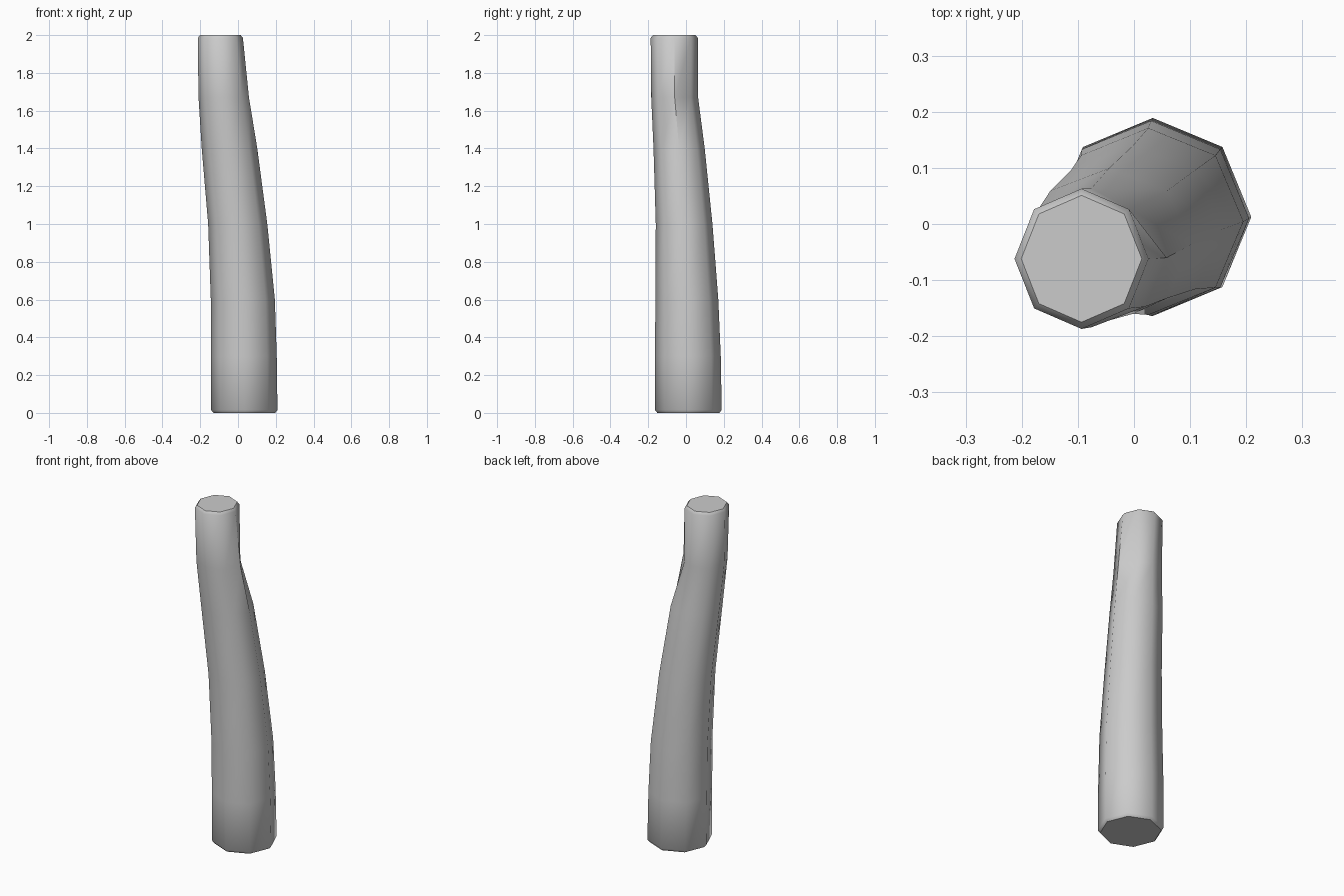
import bpy, bmesh, math

if "Cube" in bpy.data.objects:
    bpy.data.objects.remove(bpy.data.objects["Cube"])

# Ring sections: height, x min, x max, y min, y max
SECTIONS = [
    (0.015, -0.142, 0.209, -0.164, 0.189),
    (0.30, -0.144, 0.205, -0.164, 0.184),
    (0.60, -0.144, 0.195, -0.162, 0.171),
    (1.00, -0.158, 0.155, -0.160, 0.140),
    (1.40, -0.192, 0.102, -0.172, 0.099),
    (1.67, -0.209, 0.058, -0.184, 0.064),
    (1.985, -0.213, 0.026, -0.187, 0.063),
]
SIDES = 8


def ring(bm, z, x0, x1, y0, y1, inset=0.0):
    cx, cy = (x0 + x1) / 2, (y0 + y1) / 2
    rx, ry = (x1 - x0) / 2 - inset, (y1 - y0) / 2 - inset
    return [bm.verts.new((cx + rx * math.cos(math.tau * i / SIDES),
                          cy + ry * math.sin(math.tau * i / SIDES), z))
            for i in range(SIDES)]


bm = bmesh.new()
# Eight-sided leaning trunk with small softened rims
rings = [ring(bm, 0.0, *SECTIONS[0][1:], inset=0.012)]
rings += [ring(bm, *s) for s in SECTIONS]
rings.append(ring(bm, 2.0, *SECTIONS[-1][1:], inset=0.012))

# Dent just below the top, on the back right corner
dent = rings[6][1]
dent.co.x, dent.co.y = -0.008, 0.026

for a, b in zip(rings, rings[1:]):
    for i in range(SIDES):
        j = (i + 1) % SIDES
        bm.faces.new((a[i], a[j], b[j], b[i]))
bm.faces.new(rings[0][::-1])
bm.faces.new(rings[-1])

mesh = bpy.data.meshes.new("trunk")
bm.to_mesh(mesh)
bm.free()
trunk = bpy.data.objects.new("trunk", mesh)
bpy.context.collection.objects.link(trunk)
bpy.context.view_layer.objects.active = trunk
trunk.select_set(True)
bpy.ops.object.shade_smooth_by_angle(angle=math.radians(50))
